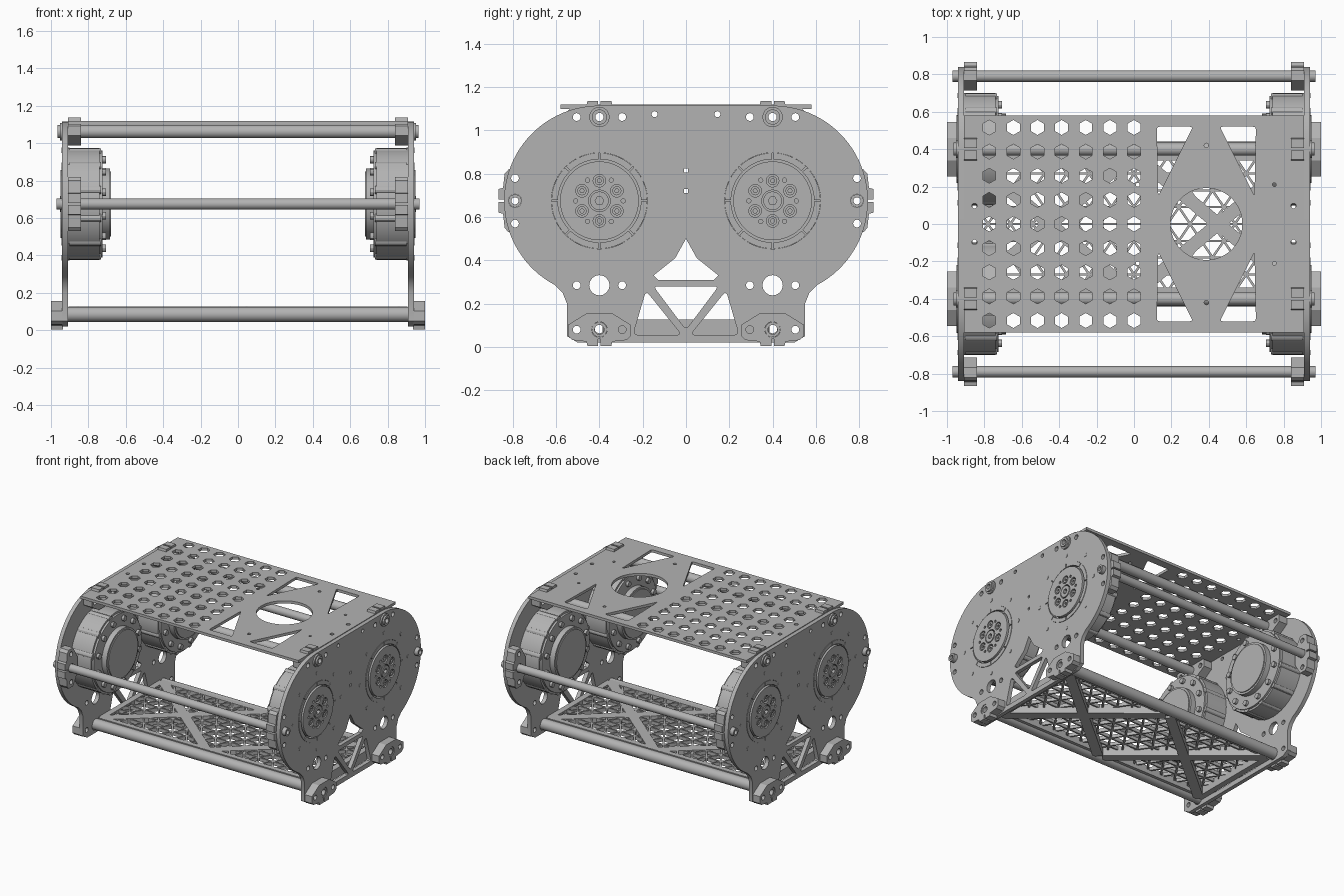
import bpy, bmesh, math
from mathutils import Matrix, Vector

cube = bpy.data.objects.get("Cube")
if cube:
    bpy.data.objects.remove(cube)

grey = bpy.data.materials.new("machined_grey")
colour = (0.45, 0.45, 0.45, 1)
grey.diffuse_color = colour
grey.use_nodes = True
grey.node_tree.nodes["Principled BSDF"].inputs["Base Color"].default_value = colour

# Local outline plane to world: along x the outline lies in (y, z), along z in (x, y)
AXES = {"x": Matrix(((0, 0, 1, 0), (1, 0, 0, 0), (0, 1, 0, 0), (0, 0, 0, 1))),
        "z": Matrix.Identity(4)}


def finish(name, mesh, mirror=""):
    mesh.materials.clear()
    mesh.materials.append(grey)
    obj = bpy.data.objects.new(name, mesh)
    bpy.context.collection.objects.link(obj)
    if mirror:
        mod = obj.modifiers.new("mirror", "MIRROR")
        mod.use_mirror_merge = False
        for i, letter in enumerate("xyz"):
            mod.use_axis[i] = letter in mirror
    return obj


def extrude(name, loops, low, high, axis="x", mirror=""):
    """Fill an outline with its holes and give it thickness along an axis."""
    curve = bpy.data.curves.new(name, "CURVE")
    curve.dimensions = "2D"
    curve.fill_mode = "BOTH"
    curve.extrude = (high - low) / 2
    for loop in loops:
        spline = curve.splines.new("POLY")
        spline.points.add(len(loop) - 1)
        for point, (u, v) in zip(spline.points, loop):
            point.co = (u, v, 0, 1)
        spline.use_cyclic_u = True
    temp = bpy.data.objects.new(name + "_outline", curve)
    bpy.context.collection.objects.link(temp)
    graph = bpy.context.evaluated_depsgraph_get()
    mesh = bpy.data.meshes.new_from_object(temp.evaluated_get(graph))
    bpy.data.objects.remove(temp)
    bpy.data.curves.remove(curve)
    mesh.transform(AXES[axis] @ Matrix.Translation((0, 0, (low + high) / 2)))
    bm = bmesh.new()
    bm.from_mesh(mesh)
    bmesh.ops.remove_doubles(bm, verts=bm.verts, dist=0.0001)
    bmesh.ops.recalc_face_normals(bm, faces=bm.faces)
    bm.to_mesh(mesh)
    bm.free()
    mesh.shade_smooth()
    mesh.set_sharp_from_angle(angle=math.radians(30))
    return finish(name, mesh, mirror)


def arc(u, v, r, start, end, n):
    angles = [math.radians(start + (end - start) * i / n) for i in range(n + 1)]
    return [(u + r * math.cos(a), v + r * math.sin(a)) for a in angles]


def circle(u, v, r, n=20, turn=0):
    return arc(u, v, r, turn, turn + 360, n)[:-1]


def ring_of(u, v, radius, count, turn=0):
    return circle(u, v, radius, count, turn)


def both(u, v, r, n=16):
    return [circle(s * u, v, r, n) for s in (1, -1)]


def rounded(points, r):
    out = []
    for i, p in enumerate(points):
        p, a, b = Vector(p), Vector(points[i - 1]), Vector(points[(i + 1) % len(points)])
        a, b = p + (a - p).normalized() * r, p + (b - p).normalized() * r
        for t in (0, 0.33, 0.67, 1):
            out.append(tuple(a * (1 - t) ** 2 + p * 2 * t * (1 - t) + b * t * t))
    return out


def flip(loop, centre=0):
    return [(2 * centre - u, v) for u, v in loop]


def symmetric(half):
    return half + [(-u, v) for u, v in reversed(half) if abs(u) > 0.001]


MY, MZ = 0.4, 0.675          # motor centre
TOP_Z, LOW_Z, SIDE_Y = 1.062, 0.08, 0.79

# Side plates with motor openings, fixing holes and a truss at the bottom
half = [(0, 0.02), (0.5, 0.02), (0.55, 0.05), (0.55, 0.2), (0.57, 0.25)]
half += arc(MY, MZ, 0.44, -62, 90, 40) + [(0, 1.115)]
loops = [symmetric(half)]
loops += both(MY, MZ, 0.222, 48) + both(MY, TOP_Z, 0.037) + both(MY, LOW_Z, 0.042)
loops += both(SIDE_Y, MZ, 0.031) + both(MY, 0.285, 0.047) + both(0.145, 1.075, 0.014)
for du in (-0.105, 0.105):
    for z in (TOP_Z, 0.285, LOW_Z):
        loops += both(MY + du, z, 0.018)
    loops += both(SIDE_Y, MZ + du, 0.018)
loops += [circle(0, z, 0.013, 4, 45) for z in (0.815, 0.72)]
loops.append(symmetric([(0, 0.5), (0.05, 0.41), (0.15, 0.33), (0.13, 0.31)]))
loops.append(rounded([(-0.15, 0.28), (0.15, 0.28), (0, 0.08)], 0.02))
brace = rounded([(0.185, 0.26), (0.245, 0.055), (0.02, 0.055)], 0.025)
loops += [brace, flip(brace)]
extrude("side_plate", loops, 0.91, 0.94, mirror="x")

# Motor housings, inner caps and outer output discs
motor = "xy"
extrude("motor_housing", [circle(MY, MZ, 0.3, 64)], 0.74, 0.908, mirror=motor)
extrude("motor_front_ring", [circle(MY, MZ, 0.285, 64)], 0.725, 0.74, mirror=motor)
extrude("motor_inner_cap", [circle(MY, MZ, 0.19, 48)], 0.685, 0.725, mirror=motor)
extrude("motor_cap_face", [circle(MY, MZ, 0.175, 48)], 0.678, 0.685, mirror=motor)
pockets = [circle(u, v, 0.029) for u, v in ring_of(MY, MZ, 0.093, 6, 30)]
pockets += [circle(u, v, 0.01, 10) for u, v in ring_of(MY, MZ, 0.11, 6)]
extrude("output_disc", [circle(MY, MZ, 0.182, 48), circle(MY, MZ, 0.05)] + pockets,
        0.908, 0.95, mirror=motor)
extrude("output_hub", [circle(MY, MZ, 0.043), circle(MY, MZ, 0.02, 6)],
        0.908, 0.952, mirror=motor)
for u, v in ring_of(MY, MZ, 0.093, 6, 30):
    extrude("output_bolt", [circle(u, v, 0.021, 16), circle(u, v, 0.01, 6)],
            0.908, 0.947, mirror=motor)
for i in range(8):
    a = i * 45
    sector = arc(MY, MZ, 0.221, a + 1, a + 44, 8) + arc(MY, MZ, 0.192, a + 44, a + 1, 8)
    extrude("bearing_ring_segment", [sector], 0.908, 0.943, mirror=motor)
for u, v in ring_of(MY, MZ, 0.287, 8):
    extrude("plate_screw", [circle(u, v, 0.014, 12)], 0.9, 0.943, mirror=motor)
for u, v in ring_of(MY, MZ, 0.245, 12, 15):
    extrude("housing_screw", [circle(u, v, 0.02, 12)], 0.705, 0.725, mirror=motor)
for u, v in ring_of(MY, MZ, 0.285, 12, 15):
    extrude("housing_lug", [circle(u, v, 0.022, 12)], 0.732, 0.9, mirror=motor)


# Split clamps: one outline turned for the top rods, side rods and feet
def clamp(name, u, v, turn, bore, low, high):
    edge = [(0.006, 0.044), (0.006, 0.075), (0.055, 0.075), (0.06, 0.055), (0.125, 0.048),
            (0.145, 0.03), (0.145, -0.022), (0.06, -0.075)]
    shape = edge + [(-a, b) for a, b in reversed(edge)]
    holes = [circle(0, 0, bore)] + both(0.105, 0, 0.018)
    c, s = math.cos(math.radians(turn)), math.sin(math.radians(turn))
    placed = [[(u + a * c - b * s, v + a * s + b * c) for a, b in loop]
              for loop in [shape] + holes]
    extrude(name, placed, low, high, mirror="xy")


clamp("top_clamp", MY, TOP_Z, 0, 0.037, 0.84, 0.908)
clamp("side_clamp", SIDE_Y, MZ, -90, 0.032, 0.84, 0.908)
clamp("foot", MY, LOW_Z, 180, 0.036, 0.935, 1.0)

# Cross tubes with end collars
for name, y, z, r, reach in (("top_rod", MY, TOP_Z, 0.035, 0.965),
                             ("side_rod", SIDE_Y, MZ, 0.03, 0.97),
                             ("bottom_tube", MY, LOW_Z + 0.005, 0.04, 0.936)):
    extrude(name, [circle(y, z, r, 32), circle(y, z, r * 0.55)], -reach, reach, mirror="y")
extrude("top_collar", [circle(MY, TOP_Z, 0.047), circle(MY, TOP_Z, 0.034)],
        0.94, 0.952, mirror="xy")
extrude("foot_bush", [circle(MY, LOW_Z, 0.035), circle(MY, LOW_Z, 0.022)],
        0.936, 0.995, mirror="xy")

# Top plate with hexagonal holes, a round opening and four corner triangles
W, D, CX, PITCH = 0.91, 0.58, 0.387, 0.129
loops = [[(-W, -D), (W, -D), (W, D), (-W, D)]]
for i in range(7):
    loops += [circle(-i * PITCH, j * PITCH, 0.04, 6, 30) for j in range(-4, 5)]
loops.append(circle(CX, 0, 0.192, 64))
corner = rounded([(0.122, 0.52), (0.315, 0.52), (0.13, 0.15)], 0.015)
for loop in (corner, flip(corner, CX)):
    loops += [loop, [(u, -v) for u, v in loop]]
for u, v, r in ((CX, 0.42, 0.012), (0.75, 0.21, 0.01), (0.02, 0.21, 0.01),
                (0.853, 0.097, 0.014), (-0.853, 0.097, 0.014)):
    loops += [circle(u, s * v, r, 12) for s in (1, -1)]
extrude("top_plate", loops, 1.1, 1.12, "z")

# Bottom lattice of small triangles
ROW, STEP, EDGE, END = 0.09, 0.06, 0.36, 0.9
bm = bmesh.new()
for j in range(8):
    strip = [bm.verts.new((-END + i * STEP, -EDGE + ROW * (j + (i + j) % 2), 0.125))
             for i in range(31)]
    for i in range(29):
        tri = strip[i:i + 3]
        bm.faces.new(tri if (i + j) % 2 == 0 else tri[::-1])
bmesh.ops.remove_doubles(bm, verts=bm.verts, dist=0.001)
bmesh.ops.recalc_face_normals(bm, faces=bm.faces)
if bm.faces[:][0].normal.z < 0:
    bmesh.ops.reverse_faces(bm, faces=bm.faces)
cells = bm.faces[:]
bmesh.ops.inset_individual(bm, faces=cells, thickness=0.012)
bmesh.ops.delete(bm, geom=cells, context="FACES")
mesh = bpy.data.meshes.new("bottom_lattice")
bm.to_mesh(mesh)
bm.free()
solid = finish("bottom_lattice", mesh).modifiers.new("thickness", "SOLIDIFY")
solid.thickness = 0.025
solid.offset = -1


# Ribs crossing under the lattice and the frame around it
def rib(name, a, b, width, low=0.055, high=0.127):
    a, b = Vector(a), Vector(b)
    side = (b - a).orthogonal().normalized() * width / 2
    extrude(name, [[tuple(p) for p in (a - side, b - side, b + side, a + side)]],
            low, high, "z")


for x in (-END, 0):
    for s in (1, -1):
        rib("cross_rib", (x + 0.02, -s * EDGE), (x + END - 0.02, s * EDGE), 0.07)
for s in (1, -1):
    rib("edge_rail", (-END, s * EDGE), (END, s * EDGE), 0.04, 0.07)
    rib("end_rail", (s * 0.885, -EDGE), (s * 0.885, EDGE), 0.045)
